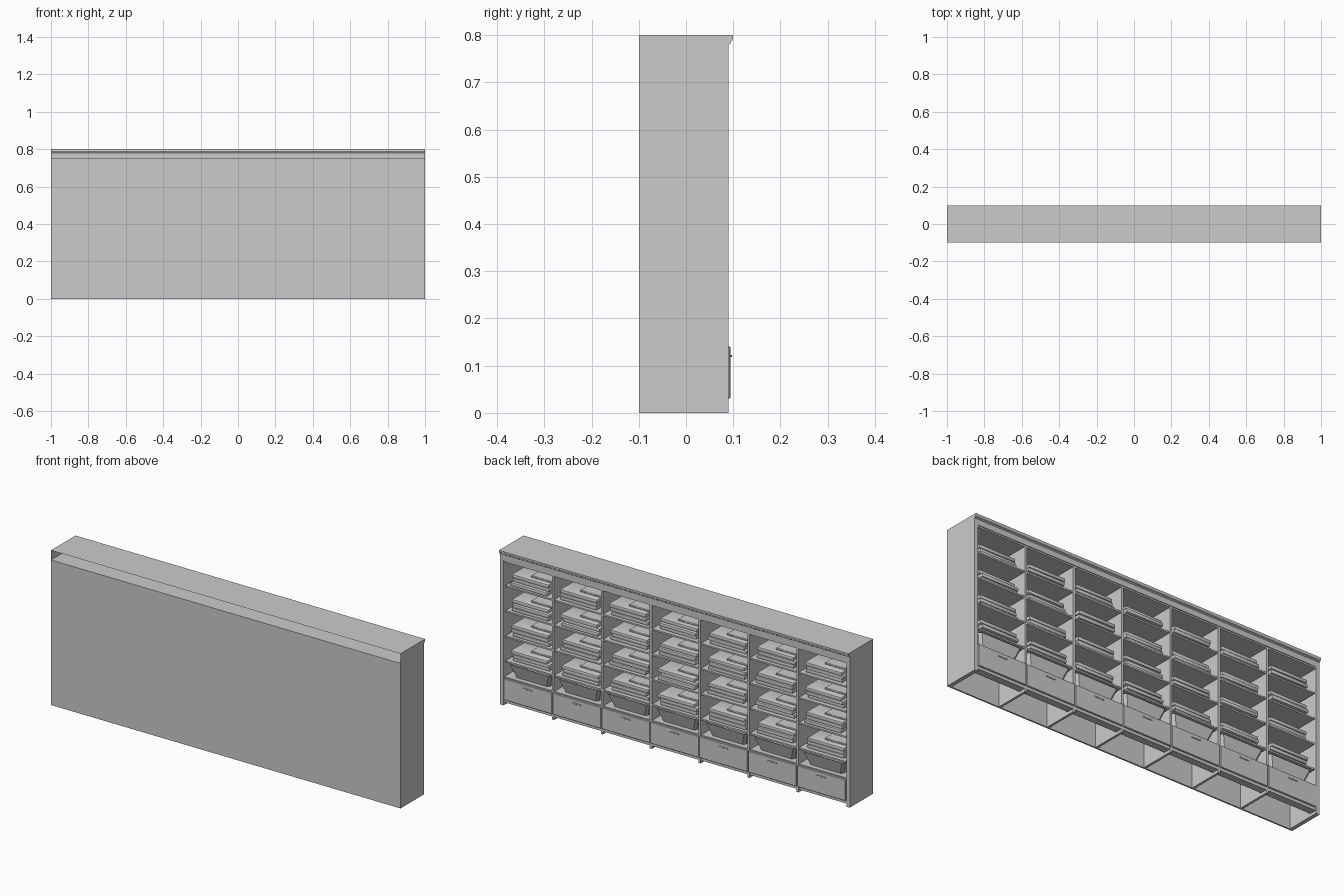
import bpy, bmesh, random
from mathutils import Vector

if "Cube" in bpy.data.objects:
    bpy.data.objects.remove(bpy.data.objects["Cube"])

random.seed(4)
BAYS, INNER, PITCH = 7, 0.98, 1.96 / 7
SHELVES = [0.23, 0.36, 0.49, 0.62]


def finish(bm, name, smooth=False):
    bmesh.ops.recalc_face_normals(bm, faces=bm.faces)
    me = bpy.data.meshes.new(name)
    bm.to_mesh(me)
    bm.free()
    ob = bpy.data.objects.new(name, me)
    bpy.context.collection.objects.link(ob)
    if smooth:
        bpy.ops.object.select_all(action='DESELECT')
        ob.select_set(True)
        bpy.context.view_layer.objects.active = ob
        bpy.ops.object.shade_smooth_by_angle(angle=0.7)
    return ob


def add_box(bm, x, y, z, bevel=0.0, segs=1):
    """Box given as three (min, max) ranges."""
    vs = bmesh.ops.create_cube(bm, size=1)['verts']
    for v in vs:
        v.co = Vector([(r[0] + r[1]) / 2 + c * (r[1] - r[0]) for r, c in zip((x, y, z), v.co)])
    if bevel:
        edges = list({e for v in vs for e in v.link_edges})
        bmesh.ops.bevel(bm, geom=edges, offset=bevel, segments=segs, affect='EDGES', profile=0.5)


def box(name, x, y, z, bevel=0.0):
    bm = bmesh.new()
    add_box(bm, x, y, z, bevel)
    return finish(bm, name)


# carcass: back panel, sides, ceiling, floor above the drawers, bottom rail
box("back_panel", (-INNER, INNER), (-0.1, -0.092), (0, 0.75))
for s, n in ((-1, "left"), (1, "right")):
    box(n + "_side", tuple(sorted((s, s * INNER))), (-0.1, 0.09), (0, 0.75))
box("ceiling", (-INNER, INNER), (-0.095, 0.088), (0.742, 0.75))
box("bin_floor", (-INNER, INNER), (-0.095, 0.085), (0.138, 0.146))
box("bottom_rail", (-INNER, INNER), (0.05, 0.087), (0.015, 0.03))

# upright dividers, reaching the ground
for i in range(1, BAYS):
    x = -INNER + i * PITCH
    box("divider", (x - 0.006, x + 0.006), (-0.095, 0.088), (0, 0.75))

# hollow cornice: moulded sheet swept along x, closed ends, open back and underside
profile = [(-0.1, 0.8), (0.1, 0.8), (0.1, 0.793), (0.098, 0.789), (0.095, 0.787),
           (0.095, 0.783), (0.09, 0.779), (0.09, 0.75)]
bm = bmesh.new()
ends = [[bm.verts.new((x, y, z)) for y, z in profile] for x in (-1, 1)]
for k in range(len(profile) - 1):
    bm.faces.new((ends[0][k], ends[0][k + 1], ends[1][k + 1], ends[1][k]))
for x, row in zip((-1, 1), ends):
    bm.faces.new(row + [bm.verts.new((x, -0.1, 0.75))])
finish(bm, "cornice")


def tapered_bin(xc):
    """Open tray, wider at the top, with a thin wall."""
    bm = bmesh.new()
    rings = []
    for w, y0, y1, z in ((0.097, -0.06, 0.06, 0.146), (0.122, -0.08, 0.082, 0.214),
                         (0.117, -0.075, 0.077, 0.214), (0.092, -0.055, 0.055, 0.151)):
        c = 0.012
        pts = [(-w + c, y0), (w - c, y0), (w, y0 + c), (w, y1 - c),
               (w - c, y1), (-w + c, y1), (-w, y1 - c), (-w, y0 + c)]
        rings.append([bm.verts.new((xc + px, py, z)) for px, py in pts])
    for a, b in zip(rings, rings[1:]):
        for k in range(8):
            bm.faces.new((a[k], a[(k + 1) % 8], b[(k + 1) % 8], b[k]))
    bm.faces.new(rings[0])
    bm.faces.new(rings[-1])
    finish(bm, "storage_bin", True)


def folded_stack(xc, z):
    """Three folded cloths, the top one with a flap laid over half of it."""
    bm = bmesh.new()
    for k in range(3):
        dx, dy = random.uniform(-0.008, 0.008), random.uniform(-0.006, 0.006)
        z0 = z + k * 0.019
        add_box(bm, (xc - 0.105 + dx, xc + 0.105 + dx), (-0.075 + dy, 0.07 + dy),
                (z0, z0 + 0.018), 0.004, 2)
    add_box(bm, (xc - 0.1, xc + 0.02), (-0.07, 0.04), (z + 0.054, z + 0.064), 0.003)
    finish(bm, "folded_stack", True)


# contents of each bay
for i in range(BAYS):
    xc = -INNER + (i + 0.5) * PITCH
    half = PITCH / 2
    for z in SHELVES:
        box("shelf", (xc - half + 0.006, xc + half - 0.006), (-0.093, 0.085), (z - 0.008, z))
        folded_stack(xc, z)
    tapered_bin(xc)
    box("drawer_front", (xc - half + 0.002, xc + half - 0.002), (0.083, 0.094), (0.03, 0.141), 0.002)
    box("drawer_handle", (xc - 0.026, xc + 0.026), (0.092, 0.097), (0.118, 0.123), 0.001)
